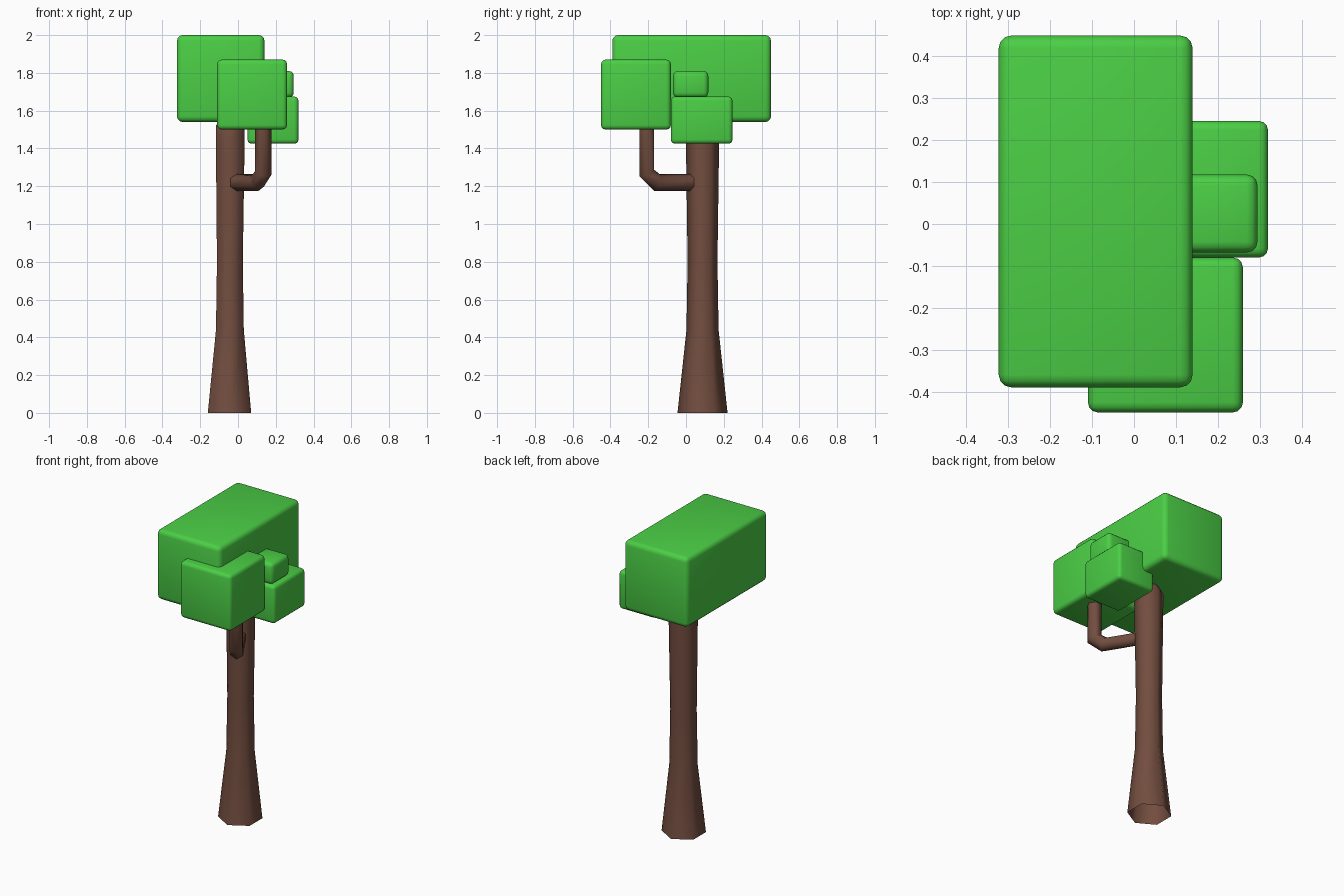
import bpy, bmesh
from math import pi, cos, sin, radians
from mathutils import Vector

if "Cube" in bpy.data.objects:
    bpy.data.objects.remove(bpy.data.objects["Cube"])


def material(name, color):
    m = bpy.data.materials.new(name)
    m.diffuse_color = (*color, 1)
    m.use_nodes = True
    m.node_tree.nodes["Principled BSDF"].inputs["Base Color"].default_value = m.diffuse_color
    return m


BARK = material("bark", (0.17, 0.075, 0.05))
LEAF = material("leaf", (0.07, 0.62, 0.06))


def add_object(name, bm, mat):
    bmesh.ops.recalc_face_normals(bm, faces=bm.faces)
    me = bpy.data.meshes.new(name)
    bm.to_mesh(me)
    bm.free()
    me.materials.append(mat)
    ob = bpy.data.objects.new(name, me)
    bpy.context.collection.objects.link(ob)
    bpy.ops.object.select_all(action='DESELECT')
    ob.select_set(True)
    bpy.context.view_layer.objects.active = ob
    return ob


def hex_tube(name, rings, cap_start):
    """Skin hexagonal rings given as (centre, axis u, axis v); the end is capped."""
    bm = bmesh.new()
    loops = [[bm.verts.new(c + u * cos(i * pi / 3) + v * sin(i * pi / 3))
              for i in range(6)] for c, u, v in rings]
    for a, b in zip(loops, loops[1:]):
        for i in range(6):
            j = (i + 1) % 6
            bm.faces.new((a[i], a[j], b[j], b[i]))
    bm.faces.new(loops[-1])
    if cap_start:
        bm.faces.new(loops[0])
    add_object(name, bm, BARK)
    bpy.ops.object.shade_smooth_by_angle(angle=radians(65))


def leaf_block(name, lo, hi, bevel):
    lo, hi = Vector(lo), Vector(hi)
    bm = bmesh.new()
    bmesh.ops.create_cube(bm, size=1)
    bmesh.ops.scale(bm, vec=hi - lo, verts=bm.verts)
    bmesh.ops.translate(bm, vec=(lo + hi) / 2, verts=bm.verts)
    bmesh.ops.bevel(bm, geom=bm.edges[:], offset=bevel, segments=3,
                    profile=0.5, affect='EDGES')
    add_object(name, bm, LEAF)
    bpy.ops.object.shade_smooth_by_angle(angle=radians(40))


# Trunk: flared hexagonal column, open at the foot
trunk = [(-0.045, 0, 0.1325), (-0.043, 0.44, 0.085), (-0.043, 0.8, 0.079),
         (-0.041, 1.45, 0.088), (-0.041, 1.52, 0.088), (-0.02, 1.57, 0.07)]
hex_tube("trunk", [(Vector((x, 0.0875, z)), Vector((0, r, 0)), Vector((-r, 0, 0)))
                   for x, z, r in trunk], False)

# Side branch: out from the trunk, then up through a chamfered elbow
out = Vector((0.515, -0.857, 0))
side = Vector((0.857, 0.515, 0))
up = Vector((0, 0, 1))
R = 0.044
path = [((-0.007, 0.022, 1.22), 0), ((0.1, -0.155, 1.22), 22.5),
        ((0.133, -0.208, 1.27), 67.5), ((0.133, -0.208, 1.56), 90)]
rings = []
for p, deg in path:
    a = radians(deg)
    mitre = 1 / cos(pi / 8) if 0 < deg < 90 else 1
    rings.append((Vector(p), (up * cos(a) - out * sin(a)) * R * mitre, side * R))
hex_tube("branch", rings, True)

# Foliage blocks
leaf_block("main_foliage", (-0.323, -0.39, 1.54), (0.14, 0.45, 2.0), 0.03)
leaf_block("branch_foliage", (-0.11, -0.45, 1.5), (0.26, -0.08, 1.87), 0.024)
leaf_block("side_foliage", (0.05, -0.08, 1.425), (0.32, 0.246, 1.675), 0.022)
leaf_block("small_foliage", (0.11, -0.068, 1.67), (0.295, 0.118, 1.81), 0.026)
